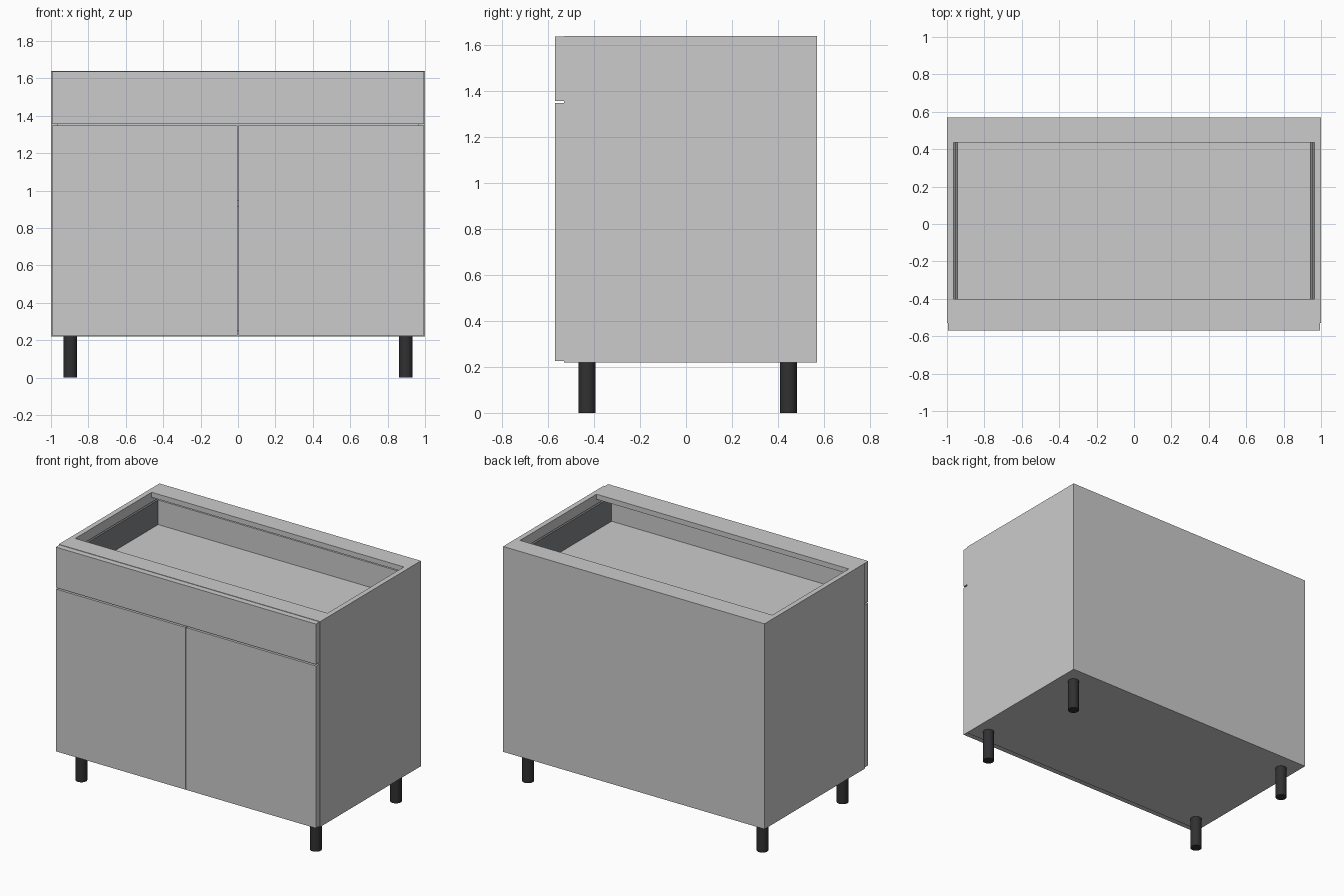
import bpy

if "Cube" in bpy.data.objects:
    bpy.data.objects.remove(bpy.data.objects["Cube"])

T = 0.035            # board thickness
Z0, Z1 = 0.22, 1.64  # carcass bottom and top
YF, YB = -0.53, 0.57 # carcass front and back


def material(name, rgb):
    m = bpy.data.materials.new(name)
    m.diffuse_color = (*rgb, 1)
    m.use_nodes = True
    m.node_tree.nodes["Principled BSDF"].inputs["Base Color"].default_value = m.diffuse_color
    return m


black = material("black_plastic", (0.03, 0.03, 0.032))
metal = material("dark_metal", (0.22, 0.23, 0.24))


def board(name, x, y, z, mat=None):
    """Box given by its (min, max) extents on each axis."""
    bpy.ops.mesh.primitive_cube_add(size=1, location=[sum(r) / 2 for r in (x, y, z)])
    o = bpy.context.object
    o.name = name
    o.scale = [r[1] - r[0] for r in (x, y, z)]
    bpy.ops.object.transform_apply(location=False, rotation=False, scale=True)
    if mat:
        o.data.materials.append(mat)
    return o


def span(s, a, b):
    return tuple(sorted((s * a, s * b)))


inner = (-1 + T, 1 - T)

# Carcass
board("bottom_panel", inner, (YF, YB - T), (Z0, Z0 + T))
board("back_panel", inner, (YB - T, YB), (Z0, Z1 - T))
board("shelf", inner, (YF + 0.03, YB - T), (0.915, 0.95))
board("front_top_rail", inner, (YF, -0.40), (Z1 - T, Z1))
board("back_top_rail", inner, (0.435, YB), (Z1 - T, Z1))

# Drawer front and box
board("drawer_front", (-0.995, 0.995), (-0.57, YF), (1.357, 1.637))
board("drawer_bottom", (-0.94, 0.94), (YF, 0.49), (1.385, 1.41))
board("drawer_back", (-0.94, 0.94), (0.47, 0.49), (1.41, 1.58))

# Mirrored parts: sides, doors, drawer sides, runners, legs
for s, side in ((-1, "left"), (1, "right")):
    board(side + "_side_panel", span(s, 1 - T, 1), (YF, YB), (Z0, Z1))
    board(side + "_door", span(s, 0.003, 0.995), (-0.57, YF), (0.225, 1.347))
    board(side + "_drawer_side", span(s, 0.94, 0.955), (YF, 0.49), (1.385, 1.58), metal)
    board(side + "_drawer_runner", span(s, 0.935, 0.965), (YF, 0.49), (1.36, 1.385), metal)
    for y, end in ((-0.43, "front"), (0.445, "back")):
        bpy.ops.mesh.primitive_cylinder_add(vertices=32, radius=0.037, depth=Z0,
                                            location=(s * 0.897, y, Z0 / 2))
        leg = bpy.context.object
        leg.name = f"{end}_{side}_leg"
        leg.data.materials.append(black)
        bpy.ops.object.shade_smooth_by_angle()
